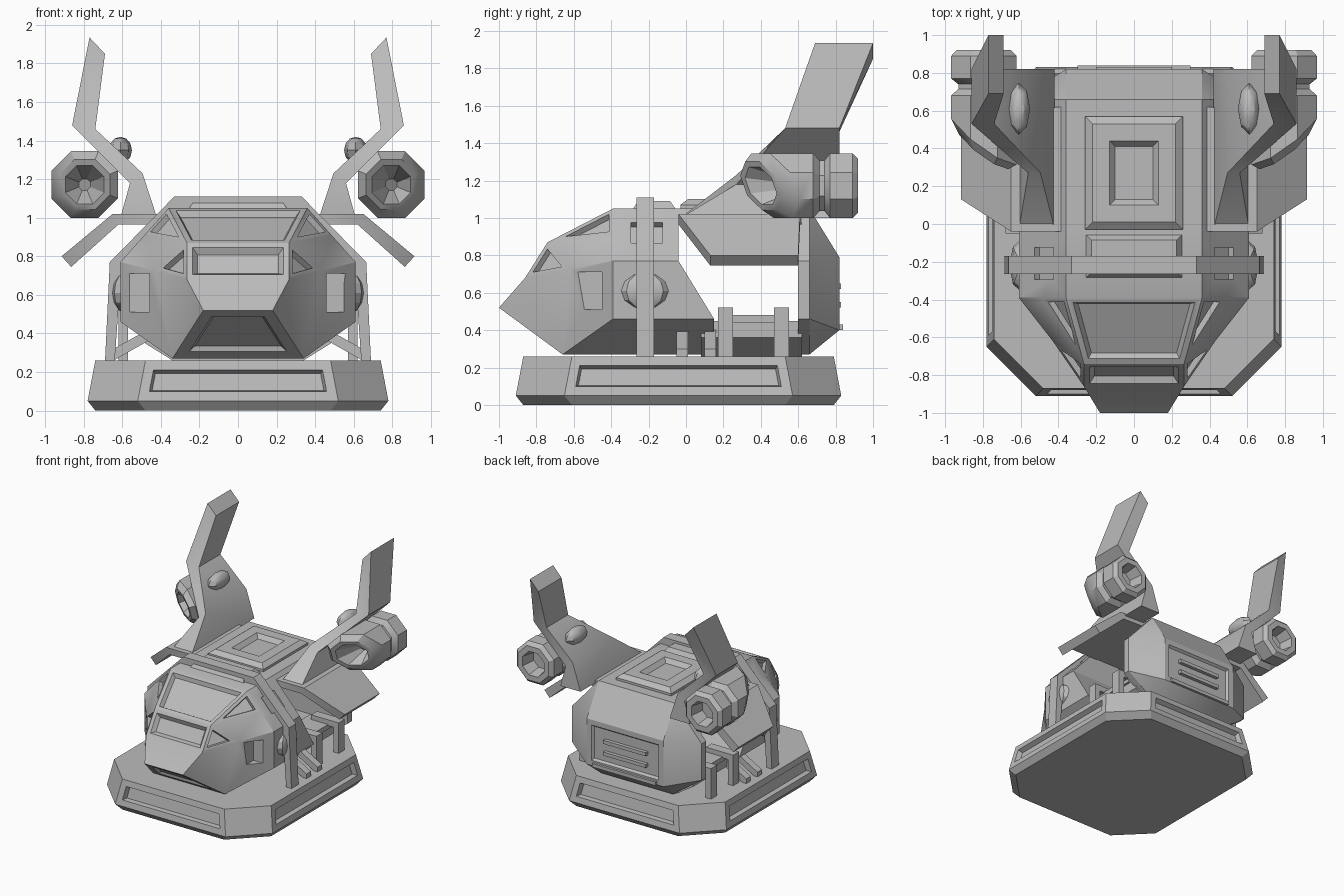
import bpy, bmesh
from math import radians, cos, sin, pi
from mathutils import Matrix, Vector

cube = bpy.data.objects.get("Cube")
if cube:
    bpy.data.objects.remove(cube, do_unlink=True)

GREY = (0.5, 0.5, 0.5, 1)
mat = bpy.data.materials.new("hull grey")
mat.use_nodes = True
mat.diffuse_color = GREY
mat.node_tree.nodes["Principled BSDF"].inputs["Base Color"].default_value = GREY
parts = []


def finish(name, bm, mirror=False):
    bmesh.ops.recalc_face_normals(bm, faces=bm.faces)
    me = bpy.data.meshes.new(name)
    bm.to_mesh(me)
    bm.free()
    me.materials.append(mat)
    ob = bpy.data.objects.new(name, me)
    bpy.context.collection.objects.link(ob)
    if mirror:
        ob.modifiers.new("mirror", 'MIRROR').use_clip = False
    parts.append(ob)
    return ob


def recess(bm, faces, border, lip, depth):
    """Frame each face, then sink its middle with sloping walls."""
    bmesh.ops.recalc_face_normals(bm, faces=bm.faces)
    for thick, d in ((border, 0), (lip, -depth)):
        bmesh.ops.inset_individual(bm, faces=faces, thickness=thick, depth=d,
                                   use_even_offset=True)


def loft_bm(rings):
    bm = bmesh.new()
    vs = [[bm.verts.new(p) for p in ring] for ring in rings]
    n = len(vs[0])
    for a, b in zip(vs, vs[1:]):
        for i in range(n):
            j = (i + 1) % n
            bm.faces.new((a[i], a[j], b[j], b[i]))
    bm.faces.new(vs[0])
    bm.faces.new(vs[-1])
    return bm


def loft(name, rings, mirror=False):
    return finish(name, loft_bm(rings), mirror)


def box(name, x, y, z, mirror=False, taper=0.0):
    """Box from ranges; taper shrinks the top."""
    rings = []
    for h, t in ((z[0], 0), (z[1], taper)):
        rings.append([(x[0] + t, y[0] + t, h), (x[1] - t, y[0] + t, h),
                      (x[1] - t, y[1] - t, h), (x[0] + t, y[1] - t, h)])
    return loft(name, rings, mirror)


def shell(pts, faces, sunk):
    """Symmetric shell: faces name corners, a leading ~ means the mirrored corner."""
    bm = bmesh.new()
    v = {}
    for k, (x, y, z) in pts.items():
        v[k] = bm.verts.new((x, y, z))
        v["~" + k] = bm.verts.new((-x, y, z))
    made = {}
    for f in faces:
        names = f.split()
        made[f] = [bm.faces.new([v[n] for n in names])]
        if "~" not in f:
            made[f].append(bm.faces.new([v["~" + n] for n in reversed(names)]))
    for f, size in sunk.items():
        recess(bm, made[f], *size)
    return bm


def ellipsoid(name, centre, scale):
    bm = bmesh.new()
    m = Matrix.Translation(centre) @ Matrix.Diagonal((*scale, 1))
    bmesh.ops.create_uvsphere(bm, u_segments=8, v_segments=6, radius=1, matrix=m)
    finish(name, bm, True)


# Base slab with cut corners and slots on its four long sides
def slab_ring(d, z):
    x, y0, y1, c = 0.78 - d, -0.91 + d, 0.83 - d, 0.26
    return [(x, y0 + c, z), (x, y1 - c, z), (x - c, y1, z), (c - x, y1, z),
            (-x, y1 - c, z), (-x, y0 + c, z), (c - x, y0, z), (x - c, y0, z)]


bm = loft_bm([slab_ring(0.04, 0), slab_ring(0, 0.05), slab_ring(0.04, 0.26)])
bm.normal_update()
sides = [f for f in bm.faces if f.calc_center_median().z > 0.1 and abs(f.normal.z) < 0.5
         and max(abs(f.normal.x), abs(f.normal.y)) > 0.9]
recess(bm, sides, 0.05, 0.012, 0.04)
finish("base_slab", bm)

# Cockpit
cockpit_pts = {
    "A": (.18, -1, .52), "N": (.265, -.86, .68), "K": (.265, -.74, .87), "M": (.43, -.62, .725),
    "C0": (.36, -.39, 1.05), "P": (.485, -.39, .91), "C1": (.61, -.39, .77),
    "C2": (.61, -.39, .46), "C3": (.34, -.39, .27), "B": (.34, -.66, .27),
    "G0": (.36, -.04, 1.05), "G1": (.61, -.04, .77), "G2": (.61, .15, .46), "G3": (.34, .15, .27)}
cockpit_faces = [
    "A N ~N ~A", "N K ~K ~N", "K C0 ~C0 ~K", "C0 G0 ~G0 ~C0", "K P C0", "K M P", "N M K",
    "M C1 P", "N A B", "M N B", "C1 M B C2", "C2 B C3", "A B ~B ~A", "B C3 ~C3 ~B",
    "C0 P C1 G1 G0", "C1 C2 G2 G1", "C2 C3 G3 G2", "C3 G3 ~G3 ~C3",
    "G0 G1 ~G1 ~G0", "G1 G2 ~G2 ~G1", "G2 G3 ~G3 ~G2"]
windows = {"K C0 ~C0 ~K": (.03, .02, .03), "N K ~K ~N": (.03, .025, .03),
           "K P C0": (.025, .006, .03), "N M K": (.025, .006, .03),
           "A B ~B ~A": (.06, .02, .02)}
cockpit = finish("cockpit", shell(cockpit_pts, cockpit_faces, windows))

# Side notches and shoulder windows cut into the cockpit
notch = box("notch_cutter", (.46, .75), (-.6, -.45), (.51, .71), True)
port = box("port_cutter", (-.075, .075), (-.085, .085), (-.035, .1), False)
port.data.transform(Matrix.Translation((.475, -.21, .92)) @ Matrix.Rotation(radians(48), 4, 'Y'))
port.modifiers.new("mirror", 'MIRROR')
for cutter in (notch, port):
    cutter.hide_render = True
    mod = cockpit.modifiers.new("cut", 'BOOLEAN')
    mod.object = cutter
    mod.solver = 'EXACT'
bpy.context.view_layer.update()
dg = bpy.context.evaluated_depsgraph_get()
cut_mesh = bpy.data.meshes.new_from_object(cockpit.evaluated_get(dg))
cockpit.modifiers.clear()
cockpit.data = cut_mesh
for cutter in (notch, port):
    parts.remove(cutter)
    bpy.data.objects.remove(cutter, do_unlink=True)

# Rear block with door
section = [(.36, 1.05), (.61, .77), (.61, .46), (.34, .27)]
rear_pts = {"Q1": (.36, .82, .79), "Q2": (.36, .82, .4)}
for i, (x, z) in enumerate(section):
    rear_pts[f"S{i}"] = (x, .6, z)
    rear_pts[f"F{i}"] = (x, .66, z)
rear_faces = ["S0 F0 ~F0 ~S0", "S3 F3 ~F3 ~S3", "F0 Q1 ~Q1 ~F0", "F3 Q2 ~Q2 ~F3",
              "F0 F1 Q1", "F1 F2 Q2 Q1", "F2 F3 Q2", "Q1 Q2 ~Q2 ~Q1",
              "S0 S1 S2 S3 ~S3 ~S2 ~S1 ~S0"]
rear_faces += [f"S{i} S{i+1} F{i+1} F{i}" for i in range(3)]
finish("rear_block", shell(rear_pts, rear_faces, {"Q1 Q2 ~Q2 ~Q1": (.045, .015, .02)}))
box("door_upper_bar", (-.2, .2), (.79, .83), (.62, .65))
box("door_lower_bar", (-.2, .2), (.79, .83), (.52, .55))
box("door_sill", (-.3, .3), (.8, .84), (.4, .43))

# Roof deck, roof panels and bay floor
loft("roof_deck", [[(-.43, y, .97), (.43, y, .97), (.36, y, 1.05), (-.36, y, 1.05)]
                   for y in (-.05, .62)])
bm = loft_bm([[(-x, y0, z), (x, y0, z), (x, y1, z), (-x, y1, z)]
              for x, y0, y1, z in ((.26, -.03, .57, 1.04), (.26, -.03, .57, 1.07),
                                   (.22, .01, .53, 1.1))])
top = [f for f in bm.faces if f.calc_center_median().z > 1.095]
recess(bm, top, .09, .03, .035)
finish("roof_hatch", bm)
box("roof_front_panel", (-.26, .26), (-.29, -.05), (1.04, 1.09), taper=.035)
loft("bay_floor", [[(-.34, y, .26), (.34, y, .26), (.5, y, .36), (.5, y, .45),
                    (-.5, y, .45), (-.5, y, .36)] for y in (.08, .62)])
box("floor_rail", (.3, .52), (.17, .55), (.44, .48), True)
for y in (.17, .47):
    box("clamp_leg", (.57, .62), (y, y + .08), (.25, .52), True)
    box("clamp_arm", (.36, .62), (y, y + .08), (.47, .52), True)

# Hoop around the cabin, and struts down to the base
hoop = [((0, 1.11), (0, 1.03)), ((.33, 1.11), (.3, 1.03)),
        ((.665, .77), (.605, .75)), ((.69, .25), (.64, .25))]
loft("cabin_hoop", [[(o[0], -.265, o[1]), (o[0], -.17, o[1]), (i[0], -.17, i[1]),
                     (i[0], -.265, i[1])] for o, i in hoop], True)
for y in (-.05, .1):
    loft("base_strut", [[(x, y, z), (x, y + .06, z), (x, y + .06, z + .06), (x, y, z + .06)]
                        for x, z in ((.45, .37), (.68, .24))], True)
ellipsoid("side_pod", (.595, -.22, .61), (.065, .14, .1))

# Drooping wings
loft("wing", [[(x, y0, z), (x, y1, z), (x - d, y1, z - .055), (x - d, y0, z - .055)]
              for x, d, y0, y1, z in ((.36, 0, -.04, .62, 1.02), (.65, .03, -.04, .61, 1.02),
                                      (.915, .05, .13, .6, .8))], True)

# Bent tail fins: inner and outer edge with front and back at each level
fin = [((.42, 1.0), (.61, 1.0), -.03, .82), ((.495, 1.23), (.56, 1.18), .27, .82),
       ((.74, 1.46), (.86, 1.48), .53, .82), ((.69, 1.85), (.77, 1.935), .69, 1.0)]
loft("tail_fin", [[(i[0], f, i[1]), (o[0], f, o[1]), (o[0], b, o[1]), (i[0], b, i[1])]
                  for i, o, f, b in fin], True)
ellipsoid("fin_bump", (.61, .61, 1.35), (.06, .135, .07))


# Octagonal engines with slanted intakes
def engine_ring(r, y, slant):
    ring = []
    for k in range(8):
        a = pi / 8 + k * pi / 4
        dx, dz = (r / cos(pi / 8)) * cos(a), (r / cos(pi / 8)) * sin(a)
        ring.append((.795 + dx, y + slant * (.7 * dx - .35 * dz), 1.172 + dz))
    return ring


profile = [(.03, .58, 1), (.1, .4, 1), (.13, .4, 1), (.173, .46, 1), (.173, .68, 0),
           (.135, .715, 0), (.135, .74, 0), (.173, .77, 0), (.173, .89, 0),
           (.145, .92, 0), (.1, .92, 0), (.08, .8, 0)]
loft("engine", [engine_ring(*p) for p in profile], True)

# Smooth shading that keeps hard edges
bpy.ops.object.select_all(action='DESELECT')
for ob in parts:
    ob.select_set(True)
bpy.context.view_layer.objects.active = parts[0]
bpy.ops.object.shade_smooth_by_angle(angle=radians(30))
